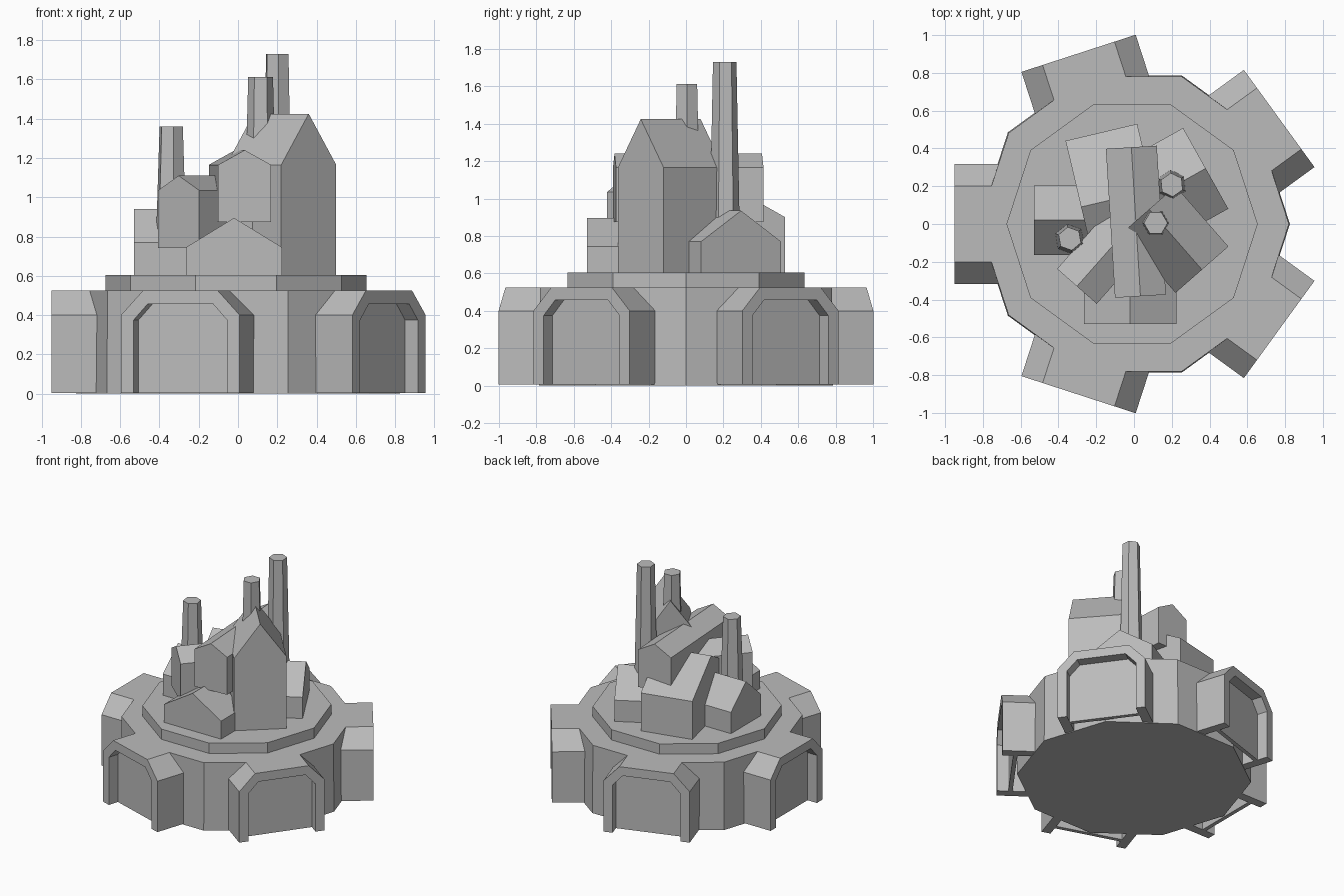
import bpy, bmesh
from math import radians, pi, cos
from mathutils import Matrix, Vector

cube = bpy.data.objects.get("Cube")
if cube:
    bpy.data.objects.remove(cube, do_unlink=True)

GREY = (0.5, 0.5, 0.5, 1)
stone = bpy.data.materials.new("plain grey")
stone.use_nodes = True
stone.diffuse_color = GREY
stone.node_tree.nodes["Principled BSDF"].inputs["Base Color"].default_value = GREY


def finish(name, bm, matrix):
    bmesh.ops.recalc_face_normals(bm, faces=bm.faces)
    mesh = bpy.data.meshes.new(name)
    bm.to_mesh(mesh)
    bm.free()
    mesh.materials.append(stone)
    obj = bpy.data.objects.new(name, mesh)
    obj.matrix_world = matrix
    bpy.context.collection.objects.link(obj)


def prism(name, profile, start, end, place, turn):
    """Profile of (across, up) points, swept along local x, turned about z."""
    bm = bmesh.new()
    face = bm.faces.new([bm.verts.new((start, a, z)) for a, z in profile])
    swept = bmesh.ops.extrude_face_region(bm, geom=[face])["geom"]
    verts = [v for v in swept if isinstance(v, bmesh.types.BMVert)]
    bmesh.ops.translate(bm, vec=(end - start, 0, 0), verts=verts)
    if not face.is_valid or len(bm.faces) < len(profile) + 2:
        bm.faces.new([v for v in bm.verts if v not in verts])
    finish(name, bm, Matrix.Translation((*place, 0)) @ Matrix.Rotation(radians(turn), 4, "Z"))


def column(name, sides, r_low, r_high, low, high, place=(0, 0), turn=0):
    bm = bmesh.new()
    bmesh.ops.create_cone(bm, cap_ends=True, segments=sides, radius1=r_low,
                          radius2=r_high, depth=high - low)
    finish(name, bm, Matrix.Translation((*place, (low + high) / 2))
           @ Matrix.Rotation(radians(turn), 4, "Z"))


def house(name, place, length, width, turn, floor, eaves, ridge):
    w = width / 2
    profile = [(-w, floor), (w, floor), (w, eaves), (0, ridge), (-w, eaves)]
    prism(name, profile, -length / 2, length / 2, place, turn)


def arch(half, shoulder, half_top, top):
    right = [(half, 0.005), (half, shoulder), (half_top, top)]
    return right + [(-a, z) for a, z in reversed(right)]


# Ten-sided body and the low step on top of it
TOP = 0.525
column("body", 10, 0.785 / cos(pi / 10), 0.78 / cos(pi / 10), 0, TOP, turn=18)
column("step", 10, 0.665, 0.665, TOP, 0.605, (-0.01, 0), 18)

# Five projecting gateways, each a hollow frame with a recessed door
outer = arch(0.318, 0.4, 0.2, TOP)
inner = arch(0.25, 0.375, 0.175, 0.457)
for i in range(5):
    turn = 36 + 72 * i
    prism(f"gate_frame_{i + 1}", outer + inner[::-1], 0.70, 0.95, (0, 0), turn)
    prism(f"gate_door_{i + 1}", inner, 0.84, 0.87, (0, 0), turn)

# Gabled buildings: centre, length, width, turn, floor, eaves, ridge
STEP = 0.6
house("tower_house", (0.22, -0.082), 0.425, 0.372, -48.8, STEP, 1.165, 1.425)
house("bridge_house", (0.01, 0.012), 0.79, 0.27, -86.5, 0.875, 1.165, 1.24)
house("porch_house", (-0.02, -0.39), 0.28, 0.49, -90, STEP, 0.745, 0.895)
house("raised_house", (-0.17, -0.18), 0.4, 0.28, 48.6, 0.742, 1.035, 1.11)
house("rear_hall", (-0.09, 0.135), 0.39, 0.72, 13.3, STEP, 0.9, 1.1)
house("side_house", (-0.345, 0.02), 0.37, 0.37, 0, STEP, 0.77, 0.94)
house("corner_house", (0.205, 0.197), 0.4, 0.49, 29.2, STEP, 0.77, 0.935)

# Tapered six-sided chimneys
column("tall_chimney", 6, 0.085, 0.063, STEP, 1.73, (0.2, 0.207), 5)
column("middle_chimney", 6, 0.075, 0.063, 1.15, 1.613, (0.115, 0.005), 30)
column("low_chimney", 6, 0.085, 0.063, 0.7, 1.36, (-0.34, -0.078), 10)
